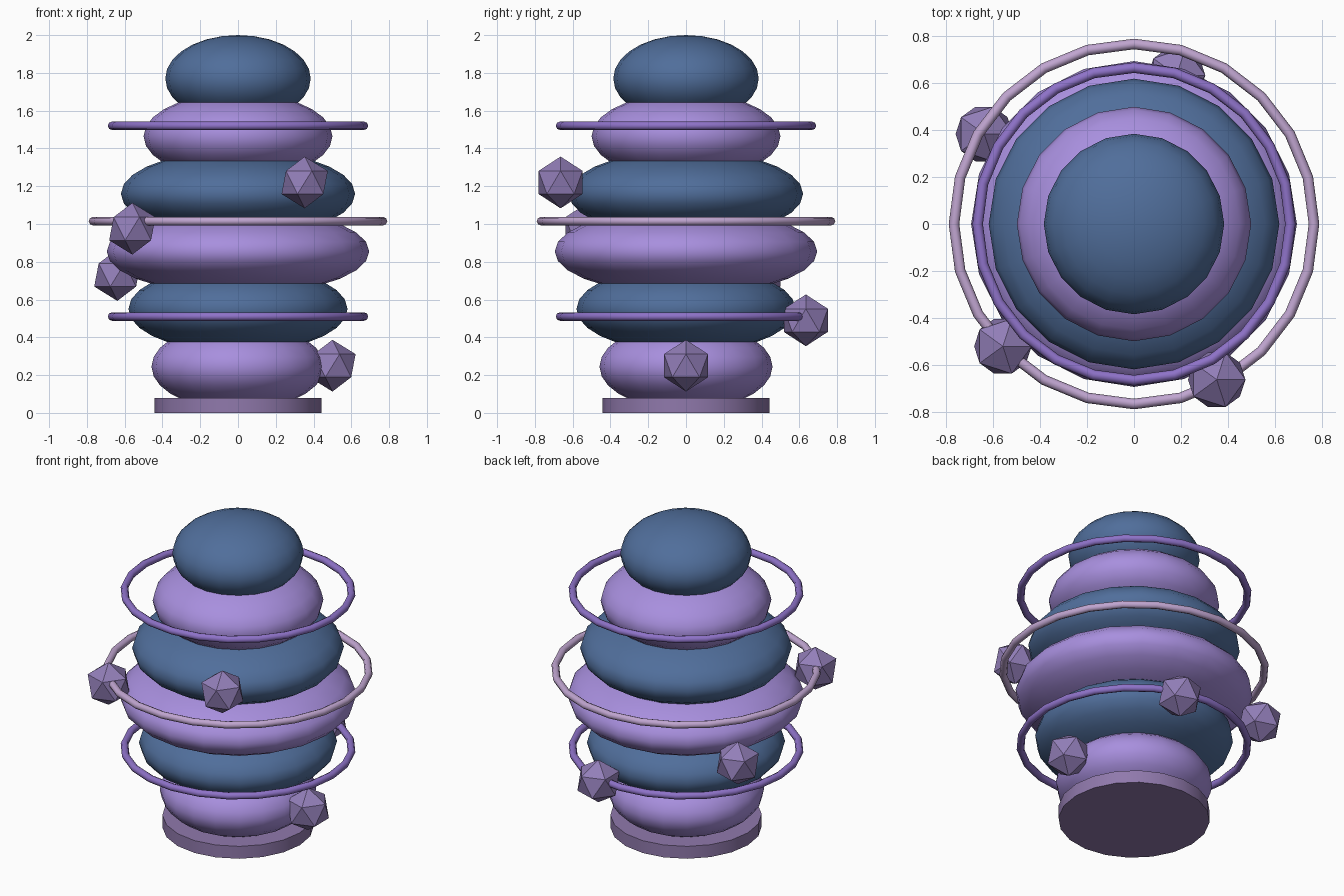
import bpy
import bmesh
from math import cos, sin, pi, radians

cube = bpy.data.objects.get("Cube")
if cube:
    bpy.data.objects.remove(cube, do_unlink=True)


def make_material(name, rgb):
    """Flat material from an sRGB 0-255 colour."""
    colour = [(c / 255 / 12.92) if c < 11 else ((c / 255 + 0.055) / 1.055) ** 2.4
              for c in rgb] + [1.0]
    mat = bpy.data.materials.new(name)
    mat.use_nodes = True
    mat.diffuse_color = colour
    mat.node_tree.nodes["Principled BSDF"].inputs["Base Color"].default_value = colour
    return mat


blue = make_material("slate blue", (80, 110, 155))
lavender = make_material("lavender", (168, 143, 222))
violet = make_material("violet", (142, 114, 200))
pale = make_material("pale lilac", (192, 165, 208))
plum = make_material("dusty plum", (144, 121, 172))
crystal = make_material("crystal purple", (146, 126, 184))


def finish(name, mat, smooth=True):
    obj = bpy.context.object
    obj.name = obj.data.name = name
    obj.data.materials.append(mat)
    if smooth:
        bpy.ops.object.shade_smooth_by_angle(angle=radians(50))
    return obj


# Base disc
bpy.ops.mesh.primitive_cylinder_add(vertices=20, radius=0.443, depth=0.08,
                                    location=(0, 0, 0.04))
finish("base_disc", plum)

# Stacked flattened tiers, alternating colours
STEP, HALF = 0.305, 0.23
for i, radius in enumerate((0.458, 0.58, 0.695, 0.62, 0.5, 0.385)):
    bpy.ops.mesh.primitive_uv_sphere_add(segments=20, ring_count=14,
                                         location=(0, 0, 0.245 + i * STEP))
    bpy.context.object.scale = (radius, radius, HALF)
    bpy.ops.object.transform_apply(location=False, rotation=False, scale=True)
    finish(f"tier_{i + 1}", blue if i % 2 else lavender)

# Floating rings
for name, major, z, mat in (("lower_ring", 0.667, 0.51, violet),
                            ("middle_ring", 0.768, 1.015, pale),
                            ("upper_ring", 0.667, 1.52, violet)):
    bpy.ops.mesh.primitive_torus_add(major_segments=24, minor_segments=8,
                                     major_radius=major, minor_radius=0.0225,
                                     location=(0, 0, z))
    finish(name, mat)

# Crystals spiralling up around the stack: distance, angle, height
for i, (dist, angle, z) in enumerate(((0.5, 0, 0.25), (0.66, 74, 0.49),
                                      (0.745, 149, 0.73), (0.765, 223, 0.975),
                                      (0.752, 298, 1.22))):
    a = radians(angle)
    bpy.ops.mesh.primitive_ico_sphere_add(subdivisions=1, radius=0.137,
                                          location=(dist * cos(a), dist * sin(a), z))
    finish(f"crystal_{i + 1}", crystal, smooth=False)
